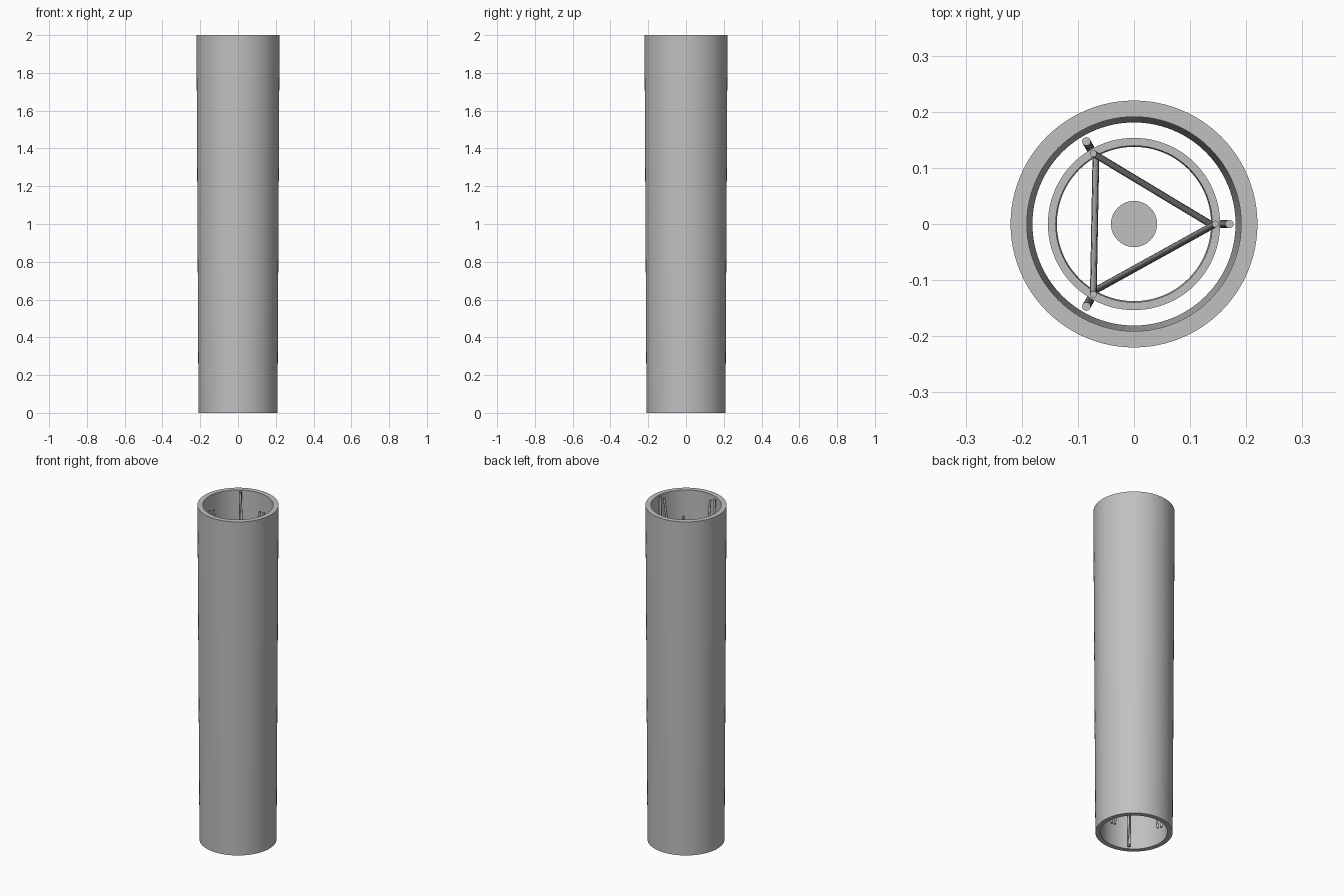
import bpy, bmesh, math
from mathutils import Vector

if "Cube" in bpy.data.objects:
    bpy.data.objects.remove(bpy.data.objects["Cube"], do_unlink=True)

HEIGHT = 2.0

grey = bpy.data.materials.new("plain grey")
grey.use_nodes = True
colour = (0.53, 0.53, 0.53, 1)
grey.diffuse_color = colour
grey.node_tree.nodes["Principled BSDF"].inputs["Base Color"].default_value = colour


def finish(name, bm):
    bmesh.ops.recalc_face_normals(bm, faces=bm.faces)
    mesh = bpy.data.meshes.new(name)
    bm.to_mesh(mesh)
    bm.free()
    mesh.materials.append(grey)
    obj = bpy.data.objects.new(name, mesh)
    bpy.context.collection.objects.link(obj)
    bpy.ops.object.select_all(action='DESELECT')
    obj.select_set(True)
    bpy.context.view_layer.objects.active = obj
    bpy.ops.object.shade_smooth_by_angle(angle=math.radians(35))
    return obj


def lathe(name, profile, steps=96):
    """Spin a closed (radius, height) profile about z."""
    bm = bmesh.new()
    verts = [bm.verts.new((r, 0, z)) for r, z in profile]
    edges = [bm.edges.new((v, verts[(i + 1) % len(verts)])) for i, v in enumerate(verts)]
    bmesh.ops.spin(bm, geom=verts + edges, cent=(0, 0, 0), axis=(0, 0, 1),
                   angle=math.tau, steps=steps, use_duplicate=False)
    bmesh.ops.remove_doubles(bm, verts=bm.verts, dist=1e-5)
    return finish(name, bm)


def rod(name, start, end, radius):
    """Straight rod with level ends, sheared between two points."""
    bm = bmesh.new()
    bmesh.ops.create_cone(bm, cap_ends=True, segments=20, radius1=radius,
                          radius2=radius, depth=1)
    for v in bm.verts:
        base = end if v.co.z > 0 else start
        v.co = Vector((v.co.x, v.co.y, 0)) + base
    return finish(name, bm)


def polar(radius, angle, z):
    return Vector((radius * math.cos(angle), radius * math.sin(angle), z))


# Tapered open outer tube
lathe("outer_tube", [(0.209, 0), (0.22, HEIGHT), (0.191, HEIGHT), (0.181, 0)])

# Inner ring and central core
lathe("inner_ring", [(0.151, 0.8), (0.1535, 1.2), (0.1395, 1.2), (0.1375, 0.8)])
bm = bmesh.new()
bmesh.ops.create_cone(bm, cap_ends=True, segments=48, radius1=0.04, radius2=0.041, depth=0.4)
bmesh.ops.translate(bm, verts=bm.verts, vec=(0, 0, HEIGHT / 2))
finish("central_core", bm)

# Three wall rods and three diagonal rods
third = math.tau / 3
for i in range(3):
    a = i * third
    rod(f"wall_rod_{i + 1}", polar(0.157, a, 0), polar(0.17, a, HEIGHT), 0.0075)
    rod(f"diagonal_rod_{i + 1}", polar(0.136, a - third, 0), polar(0.145, a, HEIGHT), 0.006)
